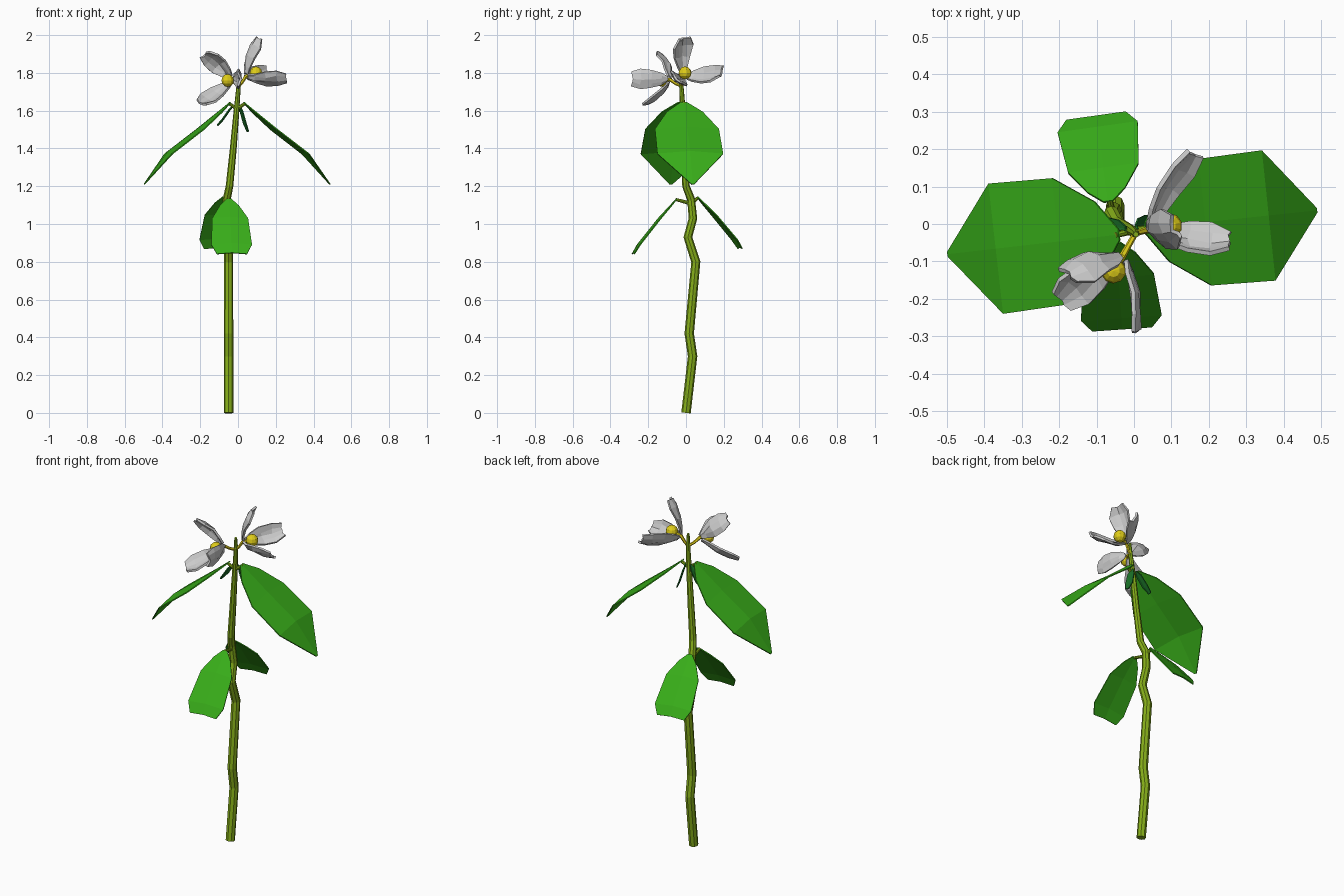
import bpy, bmesh, math, random
from mathutils import Vector as V

if "Cube" in bpy.data.objects:
    bpy.data.objects.remove(bpy.data.objects["Cube"])

random.seed(4)


def material(name, rgb):
    m = bpy.data.materials.new(name)
    m.diffuse_color = (*rgb, 1)
    m.use_nodes = True
    m.node_tree.nodes["Principled BSDF"].inputs["Base Color"].default_value = m.diffuse_color
    return m


STEM = material("stem_green", (0.24, 0.43, 0.01))
LEAF = material("leaf_green", (0.04, 0.42, 0.01))
DARK = material("dark_green", (0.01, 0.16, 0.02))
YELLOW = material("yellow", (0.75, 0.62, 0.01))


def tube(name, pts, r, mat=STEM, res=2):
    """Faceted tube; each point is x, y, z, radius factor."""
    cu = bpy.data.curves.new(name, 'CURVE')
    cu.dimensions = '3D'
    cu.bevel_depth, cu.bevel_resolution, cu.use_fill_caps = r, res, True
    sp = cu.splines.new('POLY')
    sp.use_smooth = False
    sp.points.add(len(pts) - 1)
    for p, (x, y, z, k) in zip(sp.points, pts):
        p.co, p.radius = (x, y, z, 1), k
    ob = bpy.data.objects.new(name, cu)
    bpy.context.collection.objects.link(ob)
    cu.materials.append(mat)
    return ob


def blade(name, rows, side, up, mat, cup=0.1, cols=2, wobble=0.0, thick=0.006):
    """Sheet from rows of (midpoint, half width), bent about its midline."""
    bm = bmesh.new()
    grid = []
    for mid, w in rows:
        line = []
        for i in range(cols + 1):
            s = 2 * i / cols - 1
            jit = V([random.uniform(-wobble, wobble) for _ in range(3)])
            line.append(bm.verts.new(mid + side * s * w + up * cup * w * abs(s) ** 1.5 + jit))
        grid.append(line)
    for a, b in zip(grid, grid[1:]):
        for i in range(cols):
            bm.faces.new((a[i], a[i + 1], b[i + 1], b[i]))
    me = bpy.data.meshes.new(name)
    bm.to_mesh(me)
    bm.free()
    ob = bpy.data.objects.new(name, me)
    bpy.context.collection.objects.link(ob)
    if mat:
        me.materials.append(mat)
    so = ob.modifiers.new("thickness", 'SOLIDIFY')
    so.thickness, so.offset = thick, 0
    return ob


def leaf(name, origin, angle, profile, mat=LEAF, cup=-0.08):
    """Leaf pointing along a compass angle; profile rows are distance, height, half width."""
    a = math.radians(angle)
    out, side = V((math.cos(a), math.sin(a), 0)), V((-math.sin(a), math.cos(a), 0))
    o = V((*origin, 0))
    rows = [(o + out * d + V((0, 0, z)), w) for d, z, w in profile]
    return blade(name, rows, side, V((0, 0, 1)), mat, cup)


# Main stem
tube("stem", [(-.05, 0, 0, 1), (-.05, .035, .3, 1), (-.05, .017, .42, 1),
              (-.05, .052, .8, .97), (-.05, .01, .93, .93), (-.055, .037, 1.03, .9),
              (-.06, .027, 1.13, .85), (-.045, 0, 1.2, .8), (-.025, -.01, 1.4, .72),
              (-.008, -.017, 1.6, .6), (.004, -.025, 1.74, .45), (.005, -.028, 1.8, .3)], .025)

# Large upper leaves
big = [(.03, 1.645, .015), (.085, 1.6, .095), (.19, 1.515, .17),
       (.36, 1.385, .175), (.49, 1.21, .006)]
leaf("upper_leaf_right", (0, -.015), 6, big)
leaf("upper_leaf_left", (-.01, -.025), 186.5, big)

# Lower leaves with blunt ends
small = [(.03, 1.145, .012), (.06, 1.115, .05), (.12, 1.055, .095),
         (.23, .925, .108), (.26, .875, .08)]
front = [(d + .0, z - .012 - .07 * (d - .03), w) for d, z, w in small]
leaf("lower_leaf_front", (-.05, -.02), -86, front)
leaf("lower_leaf_back", (-.065, .03), 98, small)

# Leaf stalks
tube("stalk_right", [(-.004, -.018, 1.61, 1), (.04, -.01, 1.64, .8)], .01)
tube("stalk_left", [(-.006, -.018, 1.61, 1), (-.05, -.03, 1.64, .8)], .01)
tube("stalk_front", [(-.058, .02, 1.11, 1), (-.05, -.055, 1.13, .8)], .01)
tube("stalk_back", [(-.058, .03, 1.11, 1), (-.065, .065, 1.14, .8)], .01)

# Small dark bracts hanging below the flowers
bract = [(.012, 1.63, .006), (.035, 1.6, .02), (.07, 1.55, .022), (.1, 1.52, .012)]
leaf("bract_left", (-.01, -.015), 170, bract, DARK, .3)
leaf("bract_right", (.0, -.01), 20,
     [(d * .55, 1.63 - (1.63 - z) * 1.3, w) for d, z, w in bract], DARK, .3)


def flower(name, centre, tips, ball, r):
    c = V(centre)
    dirs = [V(t) - c for t in tips]
    axis = sum(dirs, V()).normalized()
    shape = [(.08, .012), (.25, .03), (.5, .05), (.78, .056), (1, .034)]
    for i, d in enumerate(dirs):
        side = d.cross(axis).normalized()
        up = side.cross(d).normalized()
        rows = [(c + d * t - up * .02 * math.sin(math.pi * t), w) for t, w in shape]
        blade(f"{name}_petal_{i + 1}", rows, side, up, None, .35, 4, .005, .012)
    # Yellow centre and flower stalk
    bpy.ops.mesh.primitive_uv_sphere_add(segments=10, ring_count=6, radius=r, location=ball)
    s = bpy.context.object
    s.name = f"{name}_centre"
    s.data.materials.append(YELLOW)
    mid = (c + V((.004, -.025, 1.74))) / 2 - V((0, 0, .01))
    tube(f"{name}_stalk", [(.004, -.025, 1.73, .8), (*mid, .8), (*c, 1), (*ball, 1)],
         .01, YELLOW, 1)


flower("left_flower", (-.03, -.085, 1.765),
       [(-.175, -.13, 1.9), (-.195, -.2, 1.635), (.012, -.285, 1.77)],
       (-.055, -.125, 1.76), .034)
flower("right_flower", (.04, -.015, 1.78),
       [(.105, -.015, 1.985), (.155, .19, 1.8), (.255, -.05, 1.765)],
       (.095, -.005, 1.8), .034)
